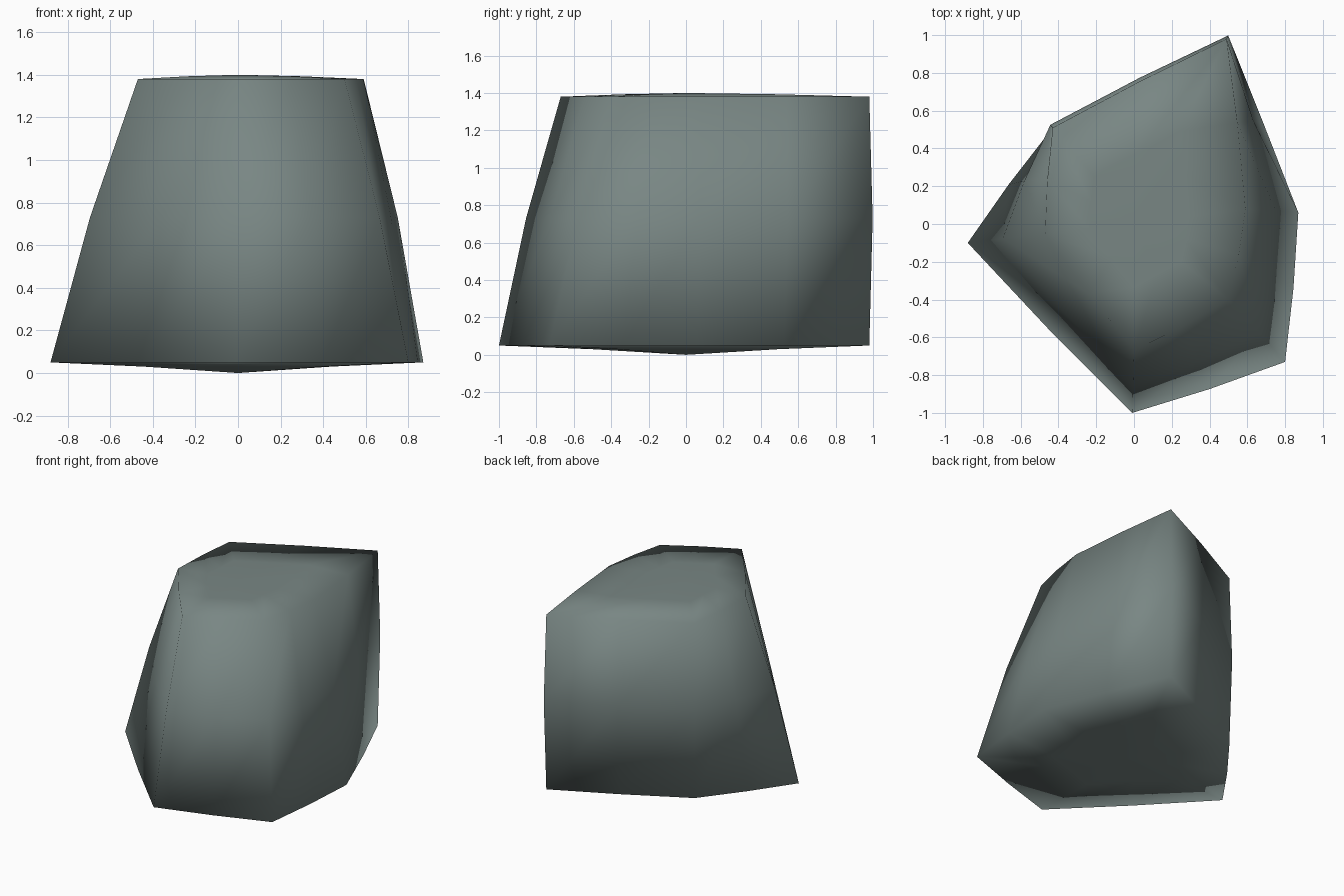
import bpy, bmesh
from mathutils import Vector

if "Cube" in bpy.data.objects:
    bpy.data.objects.remove(bpy.data.objects["Cube"])

# Six-sided tapered boulder: corner outlines at foot and crown
foot = [(-0.88, -0.10), (-0.01, -1.0), (0.80, -0.73),
        (0.87, 0.06), (0.49, 0.98), (-0.43, 0.51)]
crown = [(-0.47, -0.05), (0.0, -0.67), (0.50, -0.40),
         (0.59, 0.08), (0.49, 0.98), (-0.43, 0.51)]
Z_FOOT, Z_CROWN = 0.05, 1.38


def bulge(p, amount):
    """Push a point outward from the vertical axis."""
    d = Vector((p.x, p.y, 0))
    return p + d.normalized() * amount


def ring(outline, z, corner=0.0, mid=0.01):
    """Twelve points: each corner followed by its swollen edge midpoint."""
    pts = [Vector((x, y, z)) for x, y in outline]
    out = []
    for i, p in enumerate(pts):
        out.append(bulge(p, corner))
        out.append(bulge((p + pts[(i + 1) % len(pts)]) / 2, mid))
    return out


waist = [((a[0] + b[0]) / 2, (a[1] + b[1]) / 2) for a, b in zip(foot, crown)]
half_foot = [(x / 2, y / 2) for x, y in foot]
half_crown = [(x / 2, y / 2) for x, y in crown]
rings = [ring(half_foot, 0.03, 0, 0),
         ring(foot, Z_FOOT),
         ring(waist, 0.73, 0.02, 0.03),
         ring(crown, Z_CROWN),
         ring(half_crown, 1.393, 0, 0)]

# Skin the rings and close both ends with shallow points
bm = bmesh.new()
loops = [[bm.verts.new(p) for p in r] for r in rings]
for lo, hi in zip(loops, loops[1:]):
    for i in range(12):
        j = (i + 1) % 12
        bm.faces.new((lo[i], lo[j], hi[j], hi[i]))
for loop, z in ((loops[0], 0.0), (loops[-1], 1.40)):
    tip = bm.verts.new((0, 0, z))
    for i in range(12):
        bm.faces.new((loop[i], loop[(i + 1) % 12], tip))
bmesh.ops.recalc_face_normals(bm, faces=bm.faces)
for f in bm.faces:
    f.smooth = True

mesh = bpy.data.meshes.new("boulder")
bm.to_mesh(mesh)
bm.free()
boulder = bpy.data.objects.new("boulder", mesh)
bpy.context.collection.objects.link(boulder)

# Stone colour
stone = bpy.data.materials.new("grey green stone")
stone.diffuse_color = (0.19, 0.24, 0.23, 1)
stone.use_nodes = True
stone.node_tree.nodes["Principled BSDF"].inputs["Base Color"].default_value = stone.diffuse_color
mesh.materials.append(stone)
